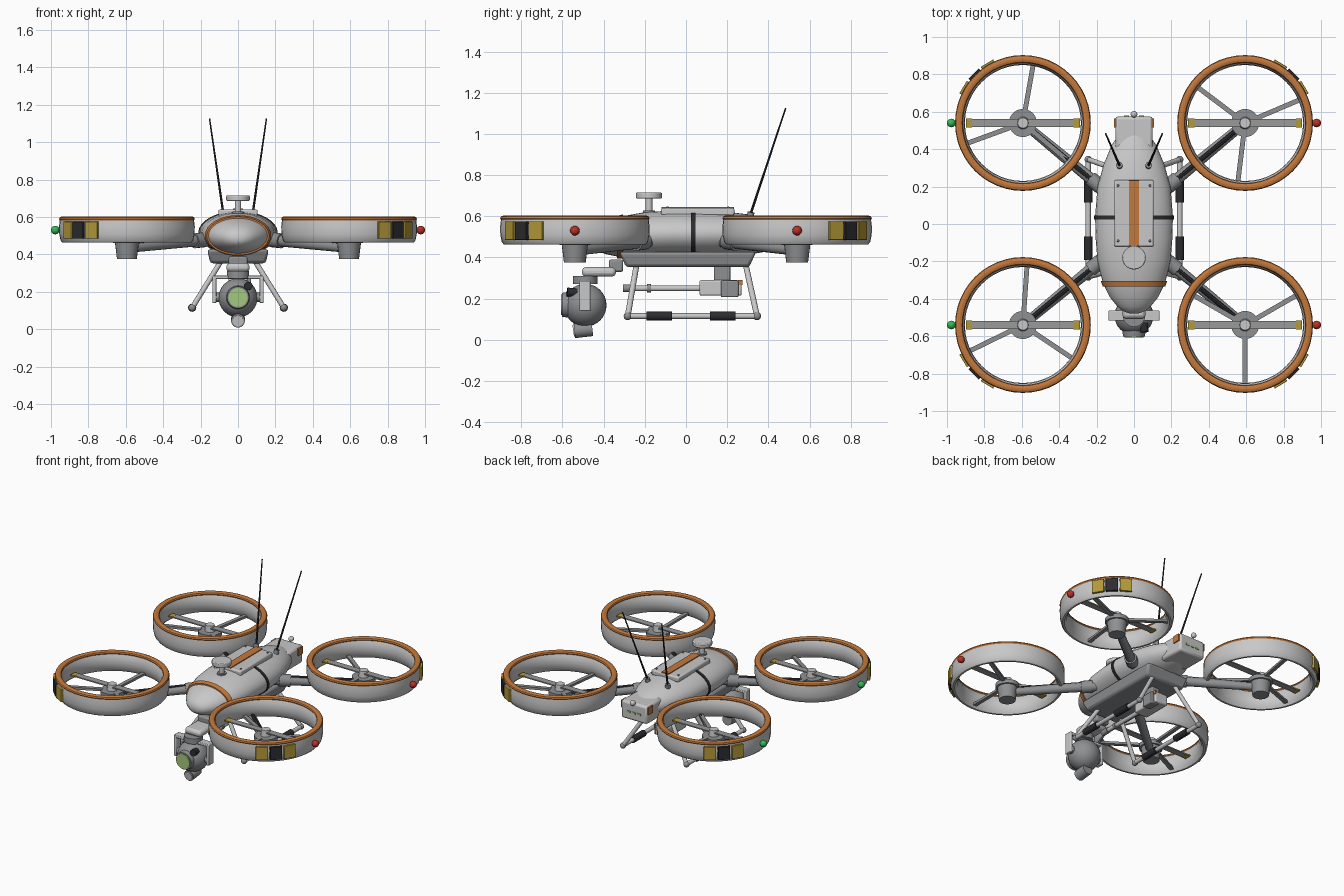
import bpy, bmesh, math
from mathutils import Vector, Matrix

cube = bpy.data.objects.get("Cube")
if cube:
    bpy.data.objects.remove(cube, do_unlink=True)


def material(name, r, g, b):
    m = bpy.data.materials.new(name)
    m.use_nodes = True
    m.diffuse_color = (r, g, b, 1)
    m.node_tree.nodes["Principled BSDF"].inputs["Base Color"].default_value = (r, g, b, 1)
    return m


SHELL = material("shell grey", .58, .58, .58)
METAL = material("mid grey", .27, .28, .29)
BLADE = material("blade grey", .32, .32, .32)
BLACK = material("rubber black", .025, .025, .03)
ORANGE = material("trim orange", .55, .19, .045)
YELLOW = material("marker yellow", .45, .32, .04)
LENS = material("lens green", .36, .58, .2)
RED = material("red light", .5, .03, .02)
GREEN = material("green light", .03, .5, .1)


def finish(name, bm, mat, bevel=0):
    """Turn a bmesh into a named, smooth-by-angle object."""
    bmesh.ops.recalc_face_normals(bm, faces=bm.faces)
    me = bpy.data.meshes.new(name)
    bm.to_mesh(me)
    bm.free()
    me.materials.append(mat)
    me.shade_smooth()
    me.set_sharp_from_angle(angle=math.radians(35))
    ob = bpy.data.objects.new(name, me)
    bpy.context.collection.objects.link(ob)
    if bevel:
        mod = ob.modifiers.new("bevel", "BEVEL")
        mod.width, mod.segments = bevel, 2
    return ob


def box(name, centre, size, mat, bevel=0, taper=1, angle=0):
    """Box; taper scales the lower face, angle turns it about z."""
    bm = bmesh.new()
    bmesh.ops.create_cube(bm, size=1)
    for v in bm.verts:
        k = taper if v.co.z < 0 else 1
        v.co = Vector((v.co.x * size[0] * k, v.co.y * size[1] * k, v.co.z * size[2]))
    bm.transform(Matrix.Translation(centre) @ Matrix.Rotation(angle, 4, 'Z'))
    return finish(name, bm, mat, bevel)


def tube(name, p, q, r, mat, r2=None, sides=16, bevel=0):
    """Round bar or cone from p to q."""
    p, q = Vector(p), Vector(q)
    bm = bmesh.new()
    bmesh.ops.create_cone(bm, cap_ends=True, segments=sides, radius1=r,
                          radius2=r if r2 is None else r2, depth=(q - p).length)
    bm.transform(Matrix.Translation((p + q) / 2) @ (q - p).to_track_quat('Z', 'Y').to_matrix().to_4x4())
    return finish(name, bm, mat, bevel)


def ball(name, centre, r, mat, sides=20):
    bm = bmesh.new()
    bmesh.ops.create_uvsphere(bm, u_segments=sides, v_segments=sides // 2, radius=r)
    bm.transform(Matrix.Translation(centre))
    return finish(name, bm, mat)


def loft(name, rings, mat, closed=False):
    """Skin a list of equal point rings; cap the ends unless closed."""
    bm = bmesh.new()
    rows = [[bm.verts.new(p) for p in ring] for ring in rings]
    n = len(rows[0])
    for a, b in zip(rows, rows[1:] + rows[:1] if closed else rows[1:]):
        for i in range(n):
            bm.faces.new((a[i], a[(i + 1) % n], b[(i + 1) % n], b[i]))
    if not closed:
        bm.faces.new(rows[0])
        bm.faces.new(rows[-1])
    return finish(name, bm, mat)


def lathe(name, profile, centre, mat, sides=48):
    """Revolve a closed (radius, height) profile about a vertical axis."""
    turns = [math.tau * i / sides for i in range(sides)]
    return loft(name, [[(centre[0] + r * math.cos(t), centre[1] + r * math.sin(t), z)
                        for t in turns] for r, z in profile], mat, True)


# Fuselage: stations of y, half width, centre height, half height
stations = [(-.478, .025, .487, .018), (-.465, .06, .489, .038), (-.44, .09, .492, .057), (-.39, .13, .496, .08),
            (-.32, .165, .5, .098), (-.2, .195, .511, .109), (-.08, .205, .515, .112),
            (.04, .208, .515, .112), (.2, .195, .515, .107), (.32, .162, .512, .095),
            (.42, .12, .508, .075), (.48, .08, .505, .055)]


def section(y, grow=0):
    for a, b in zip(stations, stations[1:]):
        if a[0] <= y <= b[0]:
            t = (y - a[0]) / (b[0] - a[0])
            w, c, h = (a[i] + (b[i] - a[i]) * t for i in (1, 2, 3))
            return [(math.cos(u) * (w + grow), y, c + math.sin(u) * (h + grow))
                    for u in (math.tau * k / 32 for k in range(32))]


def band(name, y, width, grow, mat):
    loft(name, [section(y - width / 2, 0), section(y - width / 2, grow),
                section(y + width / 2, grow), section(y + width / 2, 0)], mat)


loft("fuselage", [section(s[0]) for s in stations], SHELL)
band("nose_trim", -.32, .03, .009, ORANGE)
band("body_strap", .035, .02, .005, BLACK)

# Top hatch, tail box and belly tray
box("hatch", (0, .057, .622), (.21, .355, .036), SHELL, .008)
box("hatch_stripe", (0, .057, .6425), (.054, .35, .007), ORANGE)
box("tail_box", (0, .48, .5), (.2, .19, .125), SHELL, .015)
box("belly_tray", (0, .008, .39), (.33, .665, .075), METAL, .015, .9)
ball("tail_light", (0, .587, .57), .018, SHELL)
for x in (-.04, 0, .04):
    box("tail_vent", (x, .576, .495), (.026, .006, .014), LENS)

# Satellite receiver mast
tube("mast_base", (0, -.18, .59), (0, -.18, .628), .03, METAL)
tube("mast", (0, -.18, .6), (0, -.18, .69), .017, SHELL)
tube("mast_disc", (0, -.18, .686), (0, -.18, .715), .063, SHELL, sides=32, bevel=.005)

# Parts mirrored left and right
for s in (-1, 1):
    box("tail_side_marker", (s * .102, .54, .53), (.01, .05, .05), ORANGE)
    tube("antenna_foot", (s * .075, .307, .575), (s * .079, .316, .62), .017, METAL)
    tube("antenna", (s * .076, .31, .6), (s * .152, .484, 1.125), .007, BLACK, .004, 8)
    for y in (-.09, .205):
        ball("hatch_bolt", (s * .085, y, .641), .007, METAL, 8)
    # Landing gear
    corners = [(s * .09, -.24, .365), (s * .245, -.283, .115), (s * .245, .345, .115), (s * .09, .29, .365)]
    for a, b in zip(corners, corners[1:]):
        tube("skid_tube", a, b, .014, SHELL)
    for c in corners[1:3]:
        ball("skid_joint", c, .02, METAL, 12)
    for y in (-.13, .178):
        tube("skid_grip", (s * .245, y - .062, .115), (s * .245, y + .062, .115), .022, BLACK)

# Underslung probe
tube("probe_tube", (0, -.25, .25), (0, .08, .25), .014, SHELL)
tube("probe_tip", (0, -.305, .25), (0, -.25, .25), .019, METAL)
tube("probe_collar", (0, -.19, .25), (0, -.17, .25), .02, METAL)
box("probe_housing", (0, .168, .252), (.1, .205, .075), SHELL, .008)
box("probe_motor", (.04, .212, .247), (.06, .085, .08), METAL, .006)
box("probe_marker", (.05, .265, .278), (.008, .02, .025), ORANGE)
box("probe_mount", (0, .175, .325), (.06, .08, .08), METAL, .005)

# Camera gimbal
GY = -.49
box("gimbal_mount", (0, -.423, .33), (.125, .165, .046), SHELL, .018)
box("gimbal_bracket", (0, -.34, .36), (.1, .07, .06), METAL, .01)
tube("gimbal_pivot", (0, GY, .272), (0, GY, .31), .06, METAL, sides=28)
box("yoke_bar", (0, GY, .277), (.27, .054, .018), SHELL, .004)
for s in (-1, 1):
    box("yoke_arm", (s * .126, GY, .212), (.02, .054, .145), SHELL, .004)
    tube("yoke_axle", (s * .09, GY, .17), (s * .12, GY, .17), .025, METAL)
ball("camera_ball", (0, GY, .168), .104, METAL, 32)
tube("lens_barrel", (0, -.55, .17), (0, -.602, .17), .066, METAL, .058, 28)
tube("lens_glass", (0, -.6, .17), (0, -.607, .17), .05, LENS, sides=28)
tube("second_lens", (.052, -.53, .227), (.056, -.578, .232), .022, BLACK)
tube("lower_sensor", (0, -.455, .055), (0, -.542, .045), .037, METAL, sides=24)
tube("lower_sensor_glass", (0, -.541, .045), (0, -.548, .044), .029, SHELL, sides=24)
tube("lower_sensor_neck", (0, GY, .05), (0, GY, .1), .03, METAL)

# Ducted rotors on arms
duct = [(.345, .463), (.355, .475), (.362, .51), (.363, .55), (.358, .59),
        (.328, .592), (.314, .565), (.31, .525), (.317, .485), (.333, .463)]
lip = [(.342 + .021 * math.cos(math.tau * i / 10), .59 + .014 * math.sin(math.tau * i / 10)) for i in range(10)]
first_strut = {(1, 1): 23, (-1, 1): 80, (1, -1): 30, (-1, -1): 86}

for (sx, sy), start in first_strut.items():
    cx, cy = sx * .594, sy * .54
    lathe("duct", duct, (cx, cy), SHELL)
    lathe("duct_lip", lip, (cx, cy), ORANGE)
    # Motor, hub and blades
    tube("motor_pod", (cx, cy, .375), (cx, cy, .465), .053, METAL, .064, 24)
    tube("motor_plate", (cx, cy, .46), (cx, cy, .488), .075, METAL, sides=28)
    tube("hub_cap", (cx, cy, .48), (cx, cy, .53), .034, SHELL, .028, 20)
    box("rotor_blade", (cx, cy, .514), (.55, .045, .008), BLADE)
    for s in (-1, 1):
        box("blade_tip", (cx + s * .288, cy, .514), (.034, .046, .009), YELLOW)
    for k in range(3):
        t = math.radians(start + 120 * k)
        d = Vector((math.cos(t), math.sin(t), 0))
        c = Vector((cx, cy, .484))
        box("duct_strut", c + d * .19, (.26, .026, .016), METAL, angle=t)
    # Arm with dark cable cover on top
    root, end = Vector((sx * .12, sy * .15, .485)), Vector((cx, cy, .432))
    tube("arm", root, end, .033, METAL, .024)
    lift = Vector((0, 0, .022))
    tube("arm_cable", root.lerp(end, .1) + lift, root.lerp(end, .88) + lift, .014, BLACK, sides=8)
    tube("arm_collar", root.lerp(end, .12), root.lerp(end, .24), .04, METAL)
    # Outer warning plates and side light
    middle = math.atan2(sy, sx)
    for k, mat in ((-1, YELLOW), (0, BLACK), (1, YELLOW)):
        t = middle + k * math.radians(14)
        box("warning_plate", (cx + .365 * math.cos(t), cy + .365 * math.sin(t), .53),
            (.016, .078, .09), mat, .002, angle=t)
    ball("side_light", (sx * .977, cy, .53), .023, RED if sx > 0 else GREEN)
